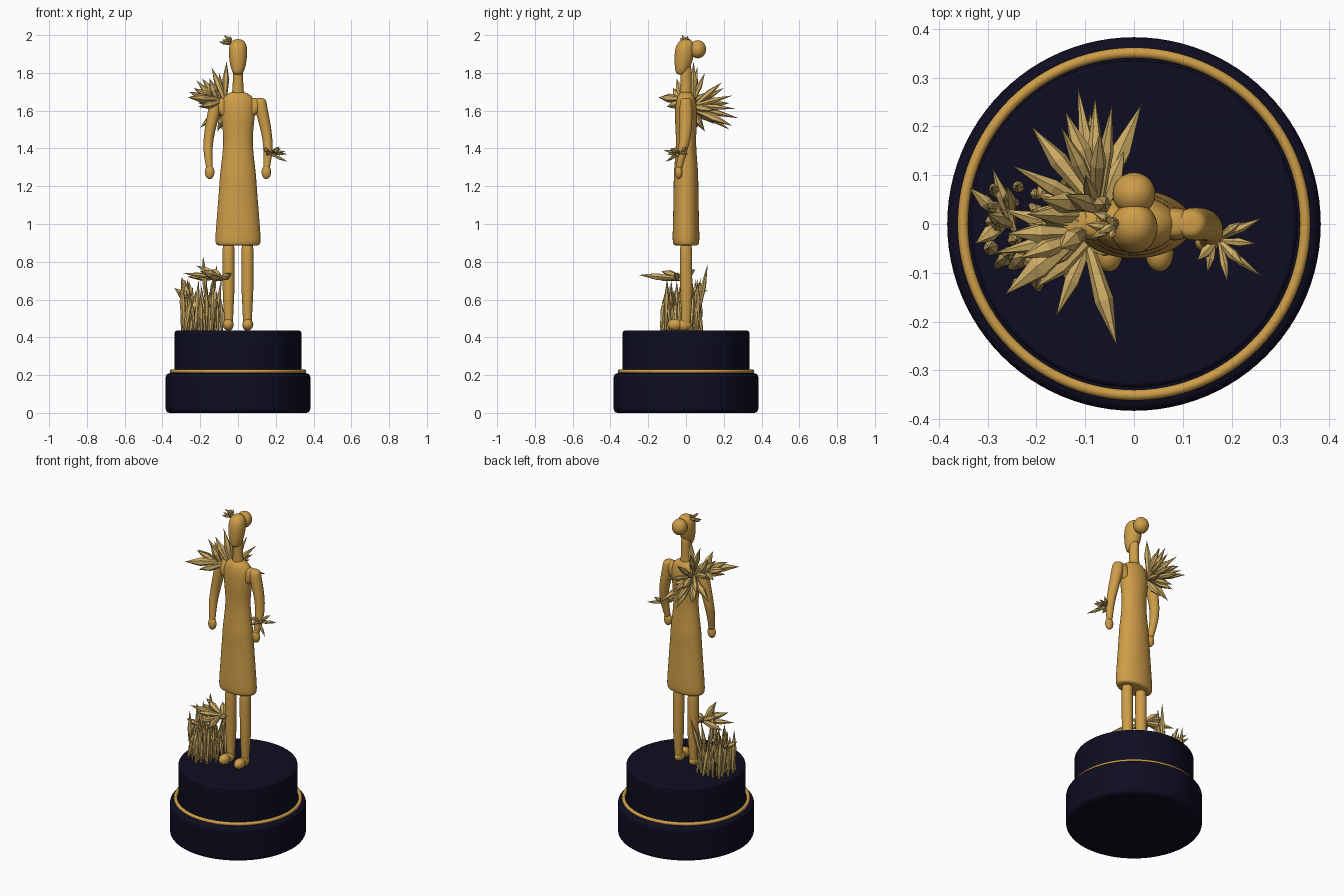
import bpy, bmesh, math, random
from mathutils import Vector

random.seed(7)


def material(name, rgb):
    m = bpy.data.materials.new(name)
    m.diffuse_color = (*rgb, 1)
    return m


NAVY = material("navy", (0.004, 0.004, 0.015))
GOLD = material("gold", (0.62, 0.34, 0.065))
PALE = material("pale_gold", (0.62, 0.42, 0.13))


def make_object(name, bm, mat):
    bmesh.ops.recalc_face_normals(bm, faces=bm.faces)
    me = bpy.data.meshes.new(name)
    bm.to_mesh(me)
    bm.free()
    me.materials.append(mat)
    ob = bpy.data.objects.new(name, me)
    bpy.context.collection.objects.link(ob)
    return ob


def smooth(ob):
    for p in ob.data.polygons:
        p.use_smooth = True


def loft(name, rings, mat=GOLD, n=16):
    """Smooth body through elliptical rings (x, y, z, rx, ry)."""
    bm = bmesh.new()
    loops = []
    for x, y, z, rx, ry in rings:
        loops.append([bm.verts.new((x + rx * math.cos(i * math.tau / n),
                                    y + ry * math.sin(i * math.tau / n), z))
                      for i in range(n)])
    for a, b in zip(loops, loops[1:]):
        for i in range(n):
            bm.faces.new((a[i], a[(i + 1) % n], b[(i + 1) % n], b[i]))
    bm.faces.new(loops[0])
    bm.faces.new(loops[-1])
    ob = make_object(name, bm, mat)
    smooth(ob)
    ob.modifiers.new("round", 'SUBSURF').levels = 2
    ob.modifiers["round"].render_levels = 2
    return ob


def ball(name, loc, size):
    bpy.ops.mesh.primitive_uv_sphere_add(segments=28, ring_count=16, radius=1, location=loc)
    ob = bpy.context.object
    ob.name = name
    ob.scale = size
    ob.data.materials.append(GOLD)
    smooth(ob)


def drum(name, r, z0, z1, bevel):
    bpy.ops.mesh.primitive_cylinder_add(vertices=96, radius=r, depth=z1 - z0,
                                        location=(0, 0, (z0 + z1) / 2))
    ob = bpy.context.object
    ob.name = name
    ob.data.materials.append(NAVY)
    b = ob.modifiers.new("edge", 'BEVEL')
    b.width, b.segments, b.limit_method = bevel, 4, 'ANGLE'
    bpy.ops.object.shade_smooth_by_angle(angle=math.radians(35))


def crystal(bm, base, tip, r, n=6):
    """Faceted spike: narrow root, widest past the middle, sharp point."""
    base, tip = Vector(base), Vector(tip)
    d = tip - base
    u = d.orthogonal().normalized()
    v = d.normalized().cross(u)
    turn = random.random() * 2
    loops = []
    for t, k in ((0, 0.45), (0.58, 1)):
        loops.append([bm.verts.new(base + d * t + r * k * (
            u * math.cos(turn + i * math.tau / n) + v * math.sin(turn + i * math.tau / n)))
            for i in range(n)])
    a, b = loops
    top = bm.verts.new(tip)
    bm.faces.new(a)
    for i in range(n):
        j = (i + 1) % n
        bm.faces.new((a[i], a[j], b[j], b[i]))
        bm.faces.new((b[i], b[j], top))


def burst(name, root, tips, width, jitter=0.015):
    bm = bmesh.new()
    for t in tips:
        base = Vector(root) + Vector([random.uniform(-jitter, jitter) for _ in range(3)])
        crystal(bm, base, t, width * random.uniform(0.8, 1.2))
    make_object(name, bm, PALE)


# Pedestal
drum("pedestal_lower", 0.383, 0, 0.21, 0.022)
drum("pedestal_upper", 0.335, 0.2, 0.435, 0.01)
bpy.ops.mesh.primitive_torus_add(major_radius=0.351, minor_radius=0.011, major_segments=96,
                                 minor_segments=10, location=(0, 0, 0.22))
trim = bpy.context.object
trim.name = "pedestal_trim"
trim.data.materials.append(GOLD)
smooth(trim)

# Dress and torso
loft("dress", [
    (0, 0, 0.885, 0.095, 0.05), (0, 0, 0.887, 0.118, 0.068), (0, 0, 0.91, 0.125, 0.074),
    (0, 0, 1.02, 0.116, 0.07), (0, 0, 1.23, 0.099, 0.066), (0, 0, 1.26, 0.098, 0.067),
    (0, 0, 1.36, 0.085, 0.058), (0, 0, 1.45, 0.077, 0.053), (0, 0, 1.54, 0.088, 0.06),
    (0, 0, 1.62, 0.095, 0.06), (0, 0, 1.67, 0.085, 0.05), (0, 0, 1.695, 0.05, 0.035),
    (0, 0, 1.7, 0.025, 0.02)])

# Neck, head and bun
loft("neck", [(0, 0, 1.66, 0.04, 0.035), (0, 0, 1.70, 0.03, 0.03),
              (0, 0, 1.78, 0.027, 0.03), (0, 0, 1.86, 0.03, 0.03)])
loft("head", [
    (0, -0.025, 1.79, 0.014, 0.014), (0, -0.025, 1.797, 0.028, 0.03),
    (0, -0.017, 1.835, 0.042, 0.044), (0, -0.01, 1.89, 0.05, 0.053),
    (0, -0.005, 1.94, 0.05, 0.052), (0, 0, 1.968, 0.036, 0.038), (0, 0, 1.979, 0.014, 0.014)])
ball("hair_bun", (0, 0.062, 1.925), (0.044, 0.044, 0.048))

# Arms, hands, legs and feet on both sides
for s, side in ((-1, "left"), (1, "right")):
    loft(side + "_arm", [
        (s * 0.115, 0, 1.667, 0.015, 0.015), (s * 0.115, 0, 1.66, 0.036, 0.032),
        (s * 0.122, 0, 1.61, 0.035, 0.036), (s * 0.142, 0, 1.53, 0.031, 0.034),
        (s * 0.157, -0.005, 1.45, 0.027, 0.03), (s * 0.16, -0.02, 1.38, 0.024, 0.025),
        (s * 0.152, -0.033, 1.31, 0.019, 0.018), (s * 0.152, -0.036, 1.29, 0.017, 0.016)])
    loft(side + "_shoulder", [
        (s * 0.06, 0, 1.56, 0.02, 0.03), (s * 0.085, 0, 1.61, 0.045, 0.036),
        (s * 0.09, 0, 1.65, 0.04, 0.032), (s * 0.08, 0, 1.668, 0.02, 0.02)])
    ball(side + "_hand", (s * 0.15, -0.038, 1.275), (0.025, 0.02, 0.037))
    loft(side + "_leg", [
        (s * 0.05, 0, 0.45, 0.022, 0.022), (s * 0.05, 0, 0.48, 0.024, 0.025),
        (s * 0.05, 0.002, 0.56, 0.027, 0.029), (s * 0.05, 0.002, 0.65, 0.033, 0.034),
        (s * 0.05, 0, 0.76, 0.031, 0.032), (s * 0.05, 0, 0.93, 0.037, 0.037)])
    ball(side + "_toe", (s * 0.052, -0.058, 0.467), (0.029, 0.04, 0.031))
    ball(side + "_heel", (s * 0.05, -0.012, 0.465), (0.026, 0.042, 0.03))

# Shoulder crystals: a fan backward, upward and to the left
burst("shoulder_crystals", (-0.07, 0.03, 1.62), [
    (-0.115, 0.28, 1.56), (-0.045, 0.245, 1.68), (0.015, 0.245, 1.52), (-0.21, 0.2, 1.62),
    (-0.25, 0.12, 1.70), (-0.09, 0.23, 1.50), (-0.15, 0.2, 1.72), (-0.07, 0.19, 1.75),
    (-0.16, 0.15, 1.53), (-0.2, 0.06, 1.51), (-0.11, 0.1, 1.49), (-0.02, 0.15, 1.60),
    (-0.14, 0.06, 1.83), (-0.06, 0.04, 1.86), (-0.19, 0.05, 1.77), (-0.1, 0.1, 1.80),
    (-0.22, 0.02, 1.76), (-0.08, 0.26, 1.61), (-0.14, 0.23, 1.64)], 0.019)
burst("front_crystals", (-0.1, -0.01, 1.65), [
    (-0.265, -0.145, 1.67), (-0.26, -0.02, 1.70), (-0.235, -0.07, 1.72), (-0.2, -0.1, 1.62),
    (-0.21, 0.03, 1.64), (-0.15, -0.05, 1.77)], 0.021)

# Wrist crystals
burst("wrist_crystals", (0.17, -0.03, 1.38), [
    (0.262, 0.012, 1.37), (0.262, -0.108, 1.33), (0.192, -0.12, 1.39), (0.13, -0.075, 1.40),
    (0.25, -0.04, 1.385), (0.225, -0.085, 1.40), (0.15, -0.1, 1.37), (0.22, 0.005, 1.41),
    (0.2, -0.06, 1.35)], 0.010, 0.006)

# Hair crystals
burst("hair_crystals", (-0.035, -0.005, 1.955), [
    (-0.075, -0.02, 2.0), (-0.06, 0.015, 1.99), (-0.1, 0.0, 1.965), (-0.085, 0.025, 1.975),
    (-0.05, -0.03, 1.99), (-0.09, -0.03, 1.96), (-0.04, 0.01, 1.995)], 0.009, 0.008)

# Ground crystals: an upright thicket beside the leg
bm = bmesh.new()
for i in range(38):
    a = i * 2.4
    k = math.sqrt((i + 6) / 44)
    x, y = -0.195 + 0.115 * k * math.cos(a), -0.02 + 0.115 * k * math.sin(a)
    h = random.uniform(0.15, 0.29)
    lean = random.uniform(-0.02, 0.035)
    crystal(bm, (x, y, 0.43),
            (x + lean * math.cos(a) + random.uniform(-0.02, 0.02),
             y + lean * math.sin(a) + random.uniform(-0.02, 0.02), 0.43 + h),
            random.uniform(0.011, 0.017))
crystal(bm, (-0.16, 0.06, 0.5), (-0.11, 0.115, 0.79), 0.015)
crystal(bm, (-0.17, 0.0, 0.6), (-0.185, -0.01, 0.83), 0.016)
make_object("ground_crystals", bm, PALE)

# Spreading crystals on top of the thicket
burst("spreading_crystals", (-0.09, -0.03, 0.71), [
    (-0.035, -0.25, 0.73), (-0.16, -0.19, 0.72), (-0.29, -0.06, 0.74), (-0.27, 0.03, 0.72),
    (-0.2, -0.13, 0.75), (-0.14, 0.05, 0.76), (-0.03, -0.06, 0.74), (-0.22, 0.0, 0.78)], 0.018)
burst("outer_crystals", (-0.25, 0.0, 0.6), [
    (-0.338, 0.075, 0.66), (-0.29, 0.115, 0.65), (-0.325, -0.04, 0.64), (-0.3, 0.02, 0.72),
    (-0.26, 0.08, 0.70)], 0.015)
